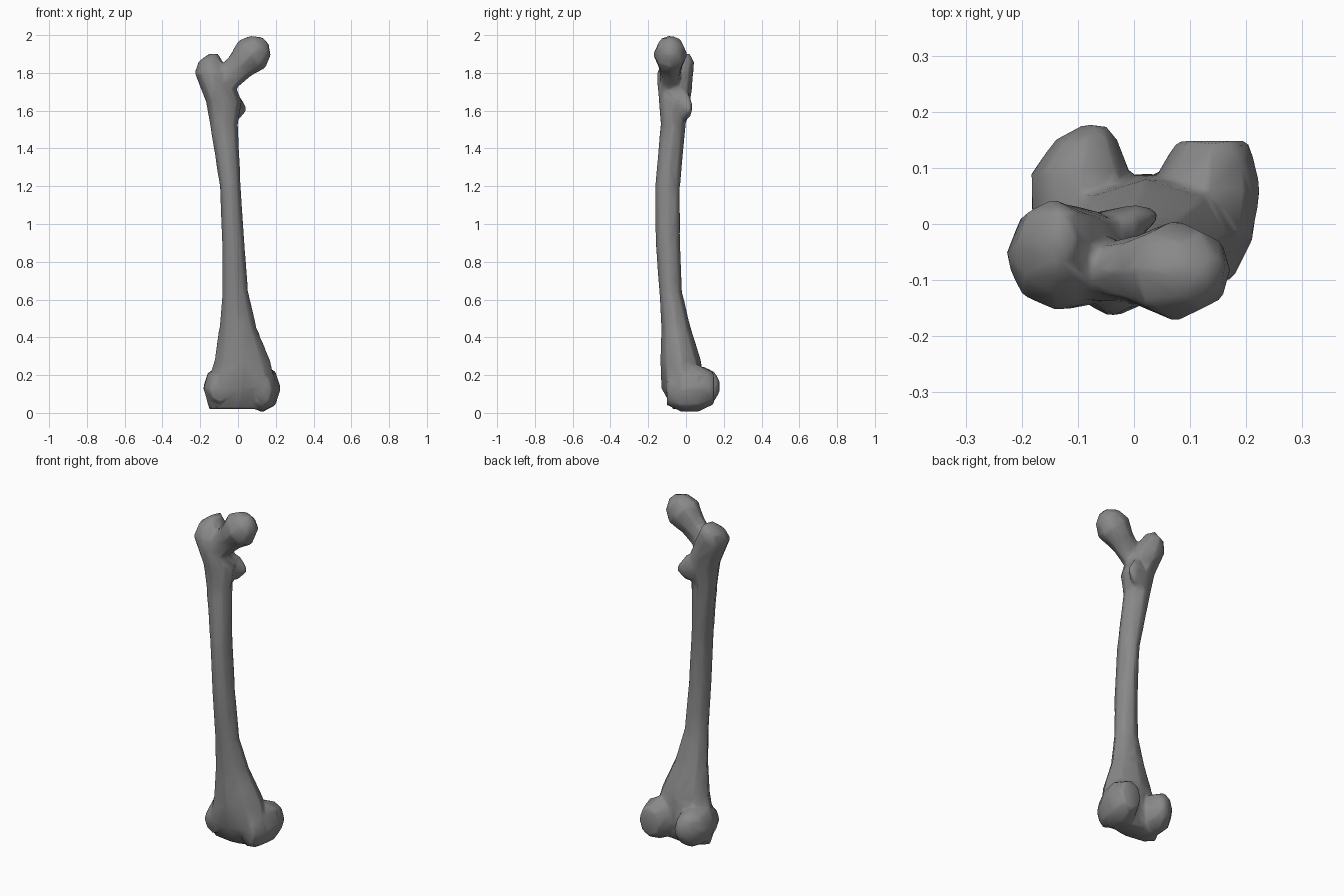
import bpy, math
from mathutils import Vector

old = bpy.data.objects.get("Cube")
if old:
    bpy.data.objects.remove(old, do_unlink=True)

grey = bpy.data.materials.new("bone_grey")
grey.use_nodes = True
colour = (0.25, 0.25, 0.25, 1)
grey.diffuse_color = colour
grey.node_tree.nodes["Principled BSDF"].inputs["Base Color"].default_value = colour


def loft(name, rings, a, b, sides=8):
    """Skin elliptical rings (centre, radius along a, radius along b) into a closed solid."""
    a, b = Vector(a).normalized(), Vector(b).normalized()
    verts, faces = [], []
    for centre, ra, rb in rings:
        for i in range(sides):
            t = math.tau * i / sides
            verts.append(Vector(centre) + a * ra * math.cos(t) + b * rb * math.sin(t))
    for r in range(len(rings) - 1):
        for i in range(sides):
            j = (i + 1) % sides
            p, q = r * sides, (r + 1) * sides
            faces.append((p + i, p + j, q + j, q + i))
    faces.append(tuple(reversed(range(sides))))
    faces.append(tuple(range(len(verts) - sides, len(verts))))
    mesh = bpy.data.meshes.new(name)
    mesh.from_pydata(verts, [], faces)
    mesh.materials.append(grey)
    ob = bpy.data.objects.new(name, mesh)
    bpy.context.collection.objects.link(ob)
    return ob


def box_rings(rows):
    """Rings from (z, x min, x max, y min, y max)."""
    return [(((x0 + x1) / 2, (y0 + y1) / 2, z), (x1 - x0) / 2, (y1 - y0) / 2)
            for z, x0, x1, y0, y1 in rows]


X, Y, Z = Vector((1, 0, 0)), Vector((0, 1, 0)), Vector((0, 0, 1))

# Shaft, flaring into the lower end and up into the greater trochanter
shaft = loft("thigh_bone", box_rings([
    (0.02, -0.16, 0.16, -0.07, 0.06),
    (0.13, -0.17, 0.21, -0.13, 0.09),
    (0.28, -0.125, 0.17, -0.137, 0.08),
    (0.45, -0.1, 0.1, -0.13, 0.025),
    (0.64, -0.083, 0.055, -0.142, -0.02),
    (0.9, -0.085, 0.035, -0.162, -0.03),
    (1.2, -0.097, 0.015, -0.165, -0.03),
    (1.53, -0.15, 0.0, -0.135, 0.0),
    (1.65, -0.17, 0.02, -0.145, 0.025),
    (1.8, -0.23, -0.04, -0.155, 0.04),
    (1.86, -0.21, -0.08, -0.12, 0.045),
    (1.9, -0.155, -0.105, -0.07, 0.02)]), X, Y)

# Ball head and neck, along a slanted axis
axis = (X + Z).normalized()
ball = Vector((0.07, -0.083, 1.895))
head = loft("head_and_neck", [(ball + axis * u, r, w) for u, r, w in [
    (-0.26, 0.07, 0.055), (-0.14, 0.075, 0.055), (-0.08, 0.078, 0.065),
    (0.005, 0.103, 0.091), (0.07, 0.076, 0.07), (0.107, 0.025, 0.025)]], Z - X, -Y)

# Lesser trochanter, a small knob on the inner back
knob = loft("lesser_trochanter", [
    ((-0.07, -0.04, 1.63), 0.06, 0.11),
    ((0.0, 0.0, 1.62), 0.035, 0.07),
    ((0.04, 0.015, 1.61), 0.012, 0.02)], Y, Z)

# Knee condyles, running front to back
outer = loft("outer_condyle", [
    ((-0.1, -0.1, 0.13), 0.05, 0.07), ((-0.1, 0.0, 0.13), 0.083, 0.113),
    ((-0.095, 0.09, 0.135), 0.09, 0.112), ((-0.085, 0.15, 0.14), 0.055, 0.08),
    ((-0.07, 0.177, 0.14), 0.02, 0.03)], X, -Z)
inner = loft("inner_condyle", [
    ((0.13, -0.1, 0.12), 0.045, 0.08), ((0.125, -0.03, 0.12), 0.085, 0.115),
    ((0.127, 0.06, 0.13), 0.1, 0.127), ((0.14, 0.148, 0.13), 0.065, 0.085)], X, -Z)

# Fuse the parts into one skin, then thin it to broad facets
bpy.context.view_layer.objects.active = shaft
for part in (head, knob, outer, inner):
    mod = shaft.modifiers.new("fuse", 'BOOLEAN')
    mod.operation, mod.solver, mod.object = 'UNION', 'EXACT', part
    bpy.ops.object.modifier_apply(modifier=mod.name)
    bpy.data.objects.remove(part, do_unlink=True)
skin = shaft.modifiers.new("skin", 'REMESH')
skin.mode, skin.voxel_size = 'VOXEL', 0.01
soft = shaft.modifiers.new("soften", 'SMOOTH')
soft.factor, soft.iterations = 0.5, 3
thin = shaft.modifiers.new("thin", 'DECIMATE')
thin.ratio = 0.04
for name in [m.name for m in shaft.modifiers]:
    bpy.ops.object.modifier_apply(modifier=name)
for p in shaft.data.polygons:
    p.use_smooth = True
    p.material_index = 0
